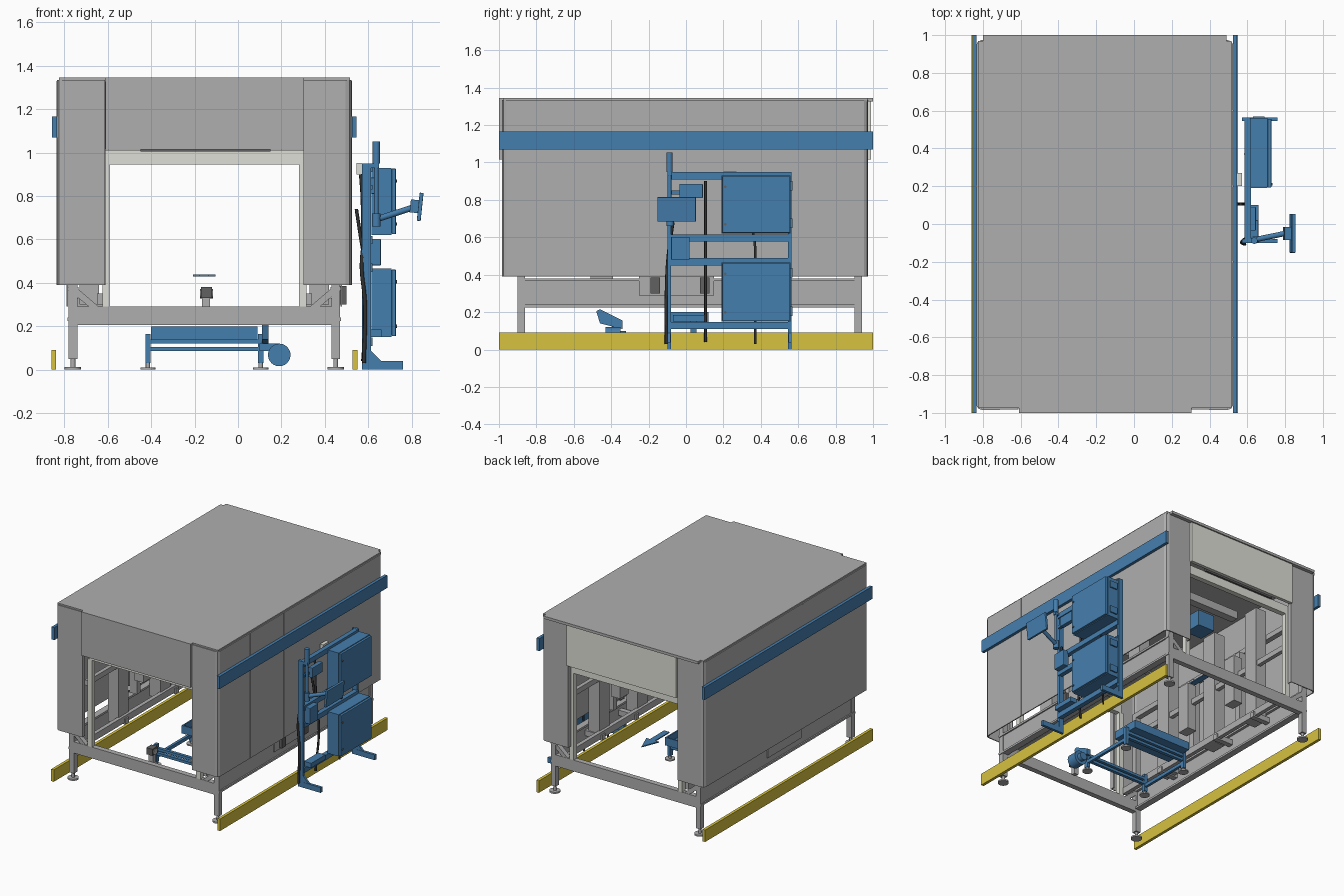
import bpy, bmesh, math
from mathutils import Vector, Matrix

CX = -0.155  # mirror plane of the tunnel housing


def mat(name, col):
    m = bpy.data.materials.new(name)
    m.diffuse_color = (*col, 1)
    return m


BLUE = mat("blue", (0.06, 0.21, 0.42))
YELLOW = mat("yellow", (0.68, 0.54, 0.05))
BLACK = mat("black", (0.03, 0.03, 0.03))
LIGHT = mat("light_grey", (0.74, 0.74, 0.69))
GREY = mat("grey", (0.43, 0.43, 0.43))
DARK = mat("dark_grey", (0.12, 0.12, 0.12))


def finish(name, bm, m=GREY):
    bmesh.ops.recalc_face_normals(bm, faces=bm.faces)
    me = bpy.data.meshes.new(name)
    bm.to_mesh(me)
    bm.free()
    ob = bpy.data.objects.new(name, me)
    bpy.context.collection.objects.link(ob)
    me.materials.append(m)
    return ob


def box(name, x0, x1, y0, y1, z0, z1, m=GREY, bevel=0):
    bm = bmesh.new()
    c = Matrix.Translation(((x0 + x1) / 2, (y0 + y1) / 2, (z0 + z1) / 2))
    bmesh.ops.create_cube(bm, size=1, matrix=c @ Matrix.Diagonal((x1 - x0, y1 - y0, z1 - z0, 1)))
    ob = finish(name, bm, m)
    if bevel:
        b = ob.modifiers.new("bevel", "BEVEL")
        b.width, b.segments = bevel, 2
    return ob


def pair(name, x0, x1, *rest, **kw):
    box("right_" + name, x0, x1, *rest, **kw)
    box("left_" + name, 2 * CX - x1, 2 * CX - x0, *rest, **kw)


def cyl(name, a, b, r, m=GREY, n=24):
    a, b = Vector(a), Vector(b)
    bm = bmesh.new()
    rot = (b - a).to_track_quat('Z', 'Y').to_matrix().to_4x4()
    bmesh.ops.create_cone(bm, cap_ends=True, segments=n, radius1=r, radius2=r, depth=(b - a).length,
                          matrix=Matrix.Translation((a + b) / 2) @ rot)
    for f in bm.faces:
        f.smooth = len(f.verts) == 4
    return finish(name, bm, m)


def tube(name, pts, r, m=BLACK):
    cu = bpy.data.curves.new(name, 'CURVE')
    cu.dimensions, cu.bevel_depth, cu.bevel_resolution, cu.use_fill_caps = '3D', r, 2, True
    s = cu.splines.new('BEZIER')
    s.bezier_points.add(len(pts) - 1)
    for bp, p in zip(s.bezier_points, pts):
        bp.co = p
        bp.handle_left_type = bp.handle_right_type = 'AUTO'
    cu.materials.append(m)
    ob = bpy.data.objects.new(name, cu)
    bpy.context.collection.objects.link(ob)


def prism(name, pts, ext, m=GREY):
    bm = bmesh.new()
    f = bm.faces.new([bm.verts.new(p) for p in pts])
    r = bmesh.ops.extrude_face_region(bm, geom=[f])
    bmesh.ops.translate(bm, vec=ext, verts=[v for v in r["geom"] if isinstance(v, bmesh.types.BMVert)])
    return finish(name, bm, m)


# Hood: each side is one folded sheet, wrapping round into the end columns
half = [(0.305, -0.95), (0.305, -0.98), (0.495, -0.98), (0.512, -0.974), (0.52, -0.96)]
path = half + [(x, -y - 0.01) for x, y in reversed(half)]
for side in ("right", "left"):
    outer = [(x if side == "right" else 2 * CX - x, y) for x, y in path]
    bm = bmesh.new()
    lo = [bm.verts.new((x, y, 0.39)) for x, y in outer]
    hi = [bm.verts.new((x, y, 1.335)) for x, y in outer]
    for i in range(len(lo) - 1):
        bm.faces.new((lo[i], lo[i + 1], hi[i + 1], hi[i]))
    ob = finish(side + "_hood_wall", bm)
    s = ob.modifiers.new("sheet", "SOLIDIFY")
    s.thickness, s.offset = 0.008, 0
box("hood_roof", -0.825, 0.515, -0.975, 0.97, 1.325, 1.345)
box("front_top_panel", -0.61, 0.305, -1.0, -0.975, 1.015, 1.345)
box("back_top_panel", -0.61, 0.305, 0.965, 0.99, 1.015, 1.345, LIGHT)
box("roof_back_lip", -0.80, 0.49, 0.965, 1.0, 1.325, 1.345)
for y in (-0.6, -0.2, 0.2, 0.6):
    pair("wall_seam", 0.522, 0.526, y - 0.003, y + 0.003, 0.39, 1.33)
for e, y in (("front", -0.96), ("back", 0.945)):
    box(e + "_brush_strip", -0.45, 0.15, y, y + 0.015, 1.005, 1.03, DARK)

# Impact rails and floor rails
pair("bumper_rail", 0.524, 0.546, -1, 1, 1.07, 1.165, m=BLUE)
pair("floor_rail", 0.528, 0.55, -1, 1, 0, 0.09, m=YELLOW)

# Base frame with legs, feet and diagonal braces
pair("side_beam", 0.445, 0.465, -0.9, 0.94, 0.24, 0.365)
for z in (0.225, 0.365):
    pair("side_flange", 0.425, 0.475, -0.9, 0.94, z, z + 0.015)
pair("side_cover", 0.473, 0.48, -0.25, 0.15, 0.29, 0.39)
for e, y in (("front", -0.88), ("back", 0.92)):
    box(e + "_cross_beam", -0.74, 0.43, y - 0.02, y + 0.02, 0.205, 0.29)
    pair(e + "_leg", 0.43, 0.47, y - 0.02, y + 0.02, 0.05, 1.0)
    pair(e + "_inner_post", 0.28, 0.315, y - 0.02, y + 0.02, 0.29, 0.95, m=LIGHT)
    box(e + "_lintel", -0.61, 0.305, y - 0.02, y + 0.02, 0.945, 1.012, LIGHT)
    for s in (1, -1):
        X = lambda x: CX + s * (x - CX)
        cyl(e + "_foot_rod", (X(0.45), y, 0), (X(0.45), y, 0.06), 0.011)
        cyl(e + "_foot_disc", (X(0.45), y, 0), (X(0.45), y, 0.012), 0.038)
        prism(e + "_brace", [(X(0.43), y - 0.018, 0.375), (X(0.43), y - 0.018, 0.335),
                             (X(0.33), y - 0.018, 0.25), (X(0.285), y - 0.018, 0.25)], (0, 0.036, 0))
for y in (-0.45, 0.15, 0.55):
    pair("wall_bracket", 0.30, 0.45, y - 0.02, y + 0.02, 0.29, 0.33)
pair("upper_side_rail", 0.43, 0.47, -0.9, 0.94, 0.96, 1.0)

# Equipment inside the hood: spray columns, guide rails, upper drive
for y in (-0.45, 0.05, 0.5):
    pair("wash_column", 0.33, 0.42, y - 0.06, y + 0.06, 0.30, 1.18)
for y in (-0.2, 0.3):
    pair("nozzle_box", 0.305, 0.38, y - 0.05, y + 0.05, 0.52, 0.88)
    pair("nozzle_arm", 0.38, 0.44, y - 0.02, y + 0.02, 0.40, 0.95)
pair("guide_rail", 0.31, 0.34, -0.86, 0.9, 0.30, 0.35)
pair("guide_rail_upper", 0.34, 0.37, -0.86, 0.9, 0.72, 0.76)
for y in (-0.4, 0.35):
    box("roof_cross_beam", -0.62, 0.31, y - 0.03, y + 0.03, 1.16, 1.22)
box("upper_drive", -0.56, -0.42, 0.06, 0.2, 1.12, 1.24, BLUE)
for y in (-0.165, 0.10):
    box("side_bracket", 0.46, 0.50, y - 0.025, y + 0.025, 0.30, 0.385, DARK)

# Entry sensor and floating direction arrow
box("sensor_post", -0.165, -0.13, -0.83, -0.80, 0.26, 0.35)
box("sensor_head", -0.17, -0.12, -0.85, -0.79, 0.33, 0.38, DARK)
cyl("sensor_roller", (-0.175, -0.82, 0.35), (-0.115, -0.82, 0.35), 0.022)
prism("direction_arrow", [(CX - 0.022, 0.45, 0.43), (CX + 0.022, 0.45, 0.43), (CX + 0.022, 0.62, 0.43),
                          (CX + 0.052, 0.62, 0.43), (CX, 0.75, 0.43), (CX - 0.052, 0.62, 0.43),
                          (CX - 0.022, 0.62, 0.43)], (0, 0, 0.008), BLUE)

# Low blue drain station with tray and blower
box("tray_floor", -0.40, 0.09, -0.10, 0.12, 0.14, 0.15, BLUE)
for y in (-0.10, 0.11):
    box("tray_wall", -0.40, 0.09, y, y + 0.01, 0.14, 0.20, BLUE)
for x in (-0.40, 0.08):
    box("tray_end", x, x + 0.01, -0.10, 0.12, 0.14, 0.20, BLUE)
for y in (-0.38, 0.04):
    for x in (-0.415, 0.105):
        box("station_leg", x - 0.012, x + 0.012, y - 0.015, y + 0.015, 0.03, 0.165, BLUE)
        cyl("station_foot", (x, y, 0), (x, y, 0.01), 0.035)
        cyl("station_foot_rod", (x, y, 0), (x, y, 0.04), 0.01)
    for z in (0.085, 0.12):
        box("station_bar", -0.42, 0.11, y - 0.012, y + 0.012, z, z + 0.02, BLUE)
for x in (-0.415, 0.105):
    box("station_side_rail", x - 0.01, x + 0.01, -0.38, 0.04, 0.06, 0.085, BLUE)
cyl("blower_drum", (0.19, -0.43, 0.068), (0.19, -0.35, 0.068), 0.052, BLUE)
cyl("blower_motor", (0.19, -0.35, 0.068), (0.19, -0.32, 0.068), 0.03, BLUE)
box("blower_outlet", 0.10, 0.19, -0.41, -0.37, 0.085, 0.12, BLUE)
prism("blower_lever", [(0.11, -0.48, 0.205), (0.11, -0.46, 0.215), (0.11, -0.34, 0.155), (0.11, -0.34, 0.11),
                       (0.11, -0.46, 0.14)], (0.03, 0, 0), BLUE)

# Control stand: posts, feet, cross rails
for y in (-0.09, 0.555):
    box("stand_post", 0.572, 0.612, y - 0.01, y + 0.01, 0, 0.95, BLUE)
    box("stand_foot", 0.572, 0.76, y - 0.01, y + 0.01, 0, 0.04, BLUE)
    prism("stand_gusset", [(0.61, y - 0.008, 0.04), (0.66, y - 0.008, 0.04), (0.61, y - 0.008, 0.09)],
          (0, 0.016, 0), BLUE)
for z in (0.91, 0.578, 0.45, 0.11):
    box("stand_rail", 0.585, 0.62, -0.09, 0.56, z, z + 0.038, BLUE)
# Cabinets with raised doors, mounting flanges and locks
for z0, z1 in ((0.62, 0.93), (0.15, 0.465)):
    box("cabinet", 0.615, 0.708, 0.19, 0.56, z0, z1, BLUE)
    box("cabinet_door", 0.708, 0.727, 0.193, 0.557, z0 + 0.004, z1 - 0.004, BLUE, bevel=0.003)
    for z in (z0 + 0.03, z1 - 0.08):
        box("cabinet_hinge", 0.63, 0.69, 0.56, 0.57, z, z + 0.05, BLUE)
        cyl("cabinet_lock", (0.725, 0.21, z + 0.02), (0.732, 0.21, z + 0.02), 0.007, DARK, 12)
box("switch_box", 0.61, 0.658, -0.08, 0.02, 0.48, 0.602, BLUE, bevel=0.004)
box("junction_box", 0.612, 0.645, -0.035, 0.09, 0.81, 0.885, BLUE, bevel=0.004)
box("junction_mount", 0.60, 0.62, -0.09, -0.03, 0.83, 0.85, BLUE)
box("valve_block", 0.60, 0.66, -0.07, 0.10, 0.15, 0.185, BLUE)
box("socket_box", 0.545, 0.572, 0.20, 0.27, 0.90, 0.952, LIGHT)
# Signal lamp on its pole
cyl("lamp_pole", (0.637, -0.088, 0.69), (0.637, -0.088, 0.96), 0.010, BLUE)
box("lamp_bracket", 0.60, 0.65, -0.10, -0.076, 0.93, 0.95, BLUE)
cyl("signal_lamp", (0.637, -0.088, 0.95), (0.637, -0.088, 1.052), 0.017, BLUE)
# Operator screen on a swing arm
cyl("screen_arm", (0.63, -0.085, 0.69), (0.80, -0.05, 0.745), 0.014, BLUE, 16)
cyl("arm_pivot", (0.637, -0.085, 0.66), (0.637, -0.085, 0.72), 0.02, BLUE)
ob = box("screen_hub", -0.045, 0, -0.035, 0.035, -0.03, 0.03, BLUE)
sc = box("screen", -0.008, 0.010, -0.103, 0.103, -0.065, 0.065, BLUE, bevel=0.003)
for o in (ob, sc):
    o.location = (0.838, -0.05, 0.75)
    o.rotation_euler = (0, math.radians(-6) * -1, 0)

# Cables
tube("long_cable", [(0.545, 0.105, 0.74), (0.575, 0.105, 0.55), (0.60, 0.105, 0.42), (0.575, 0.105, 0.04)], 0.008)
tube("upper_cable", [(0.565, 0.105, 0.90), (0.572, 0.105, 0.80), (0.575, 0.105, 0.60)], 0.008)
tube("cabinet_cable", [(0.60, 0.36, 0.62), (0.605, 0.37, 0.54), (0.60, 0.37, 0.45), (0.59, 0.37, 0.03)], 0.007)
tube("post_cable", [(0.60, -0.07, 0.68), (0.57, -0.095, 0.50), (0.585, -0.105, 0.30), (0.58, -0.105, 0.03)], 0.009)
